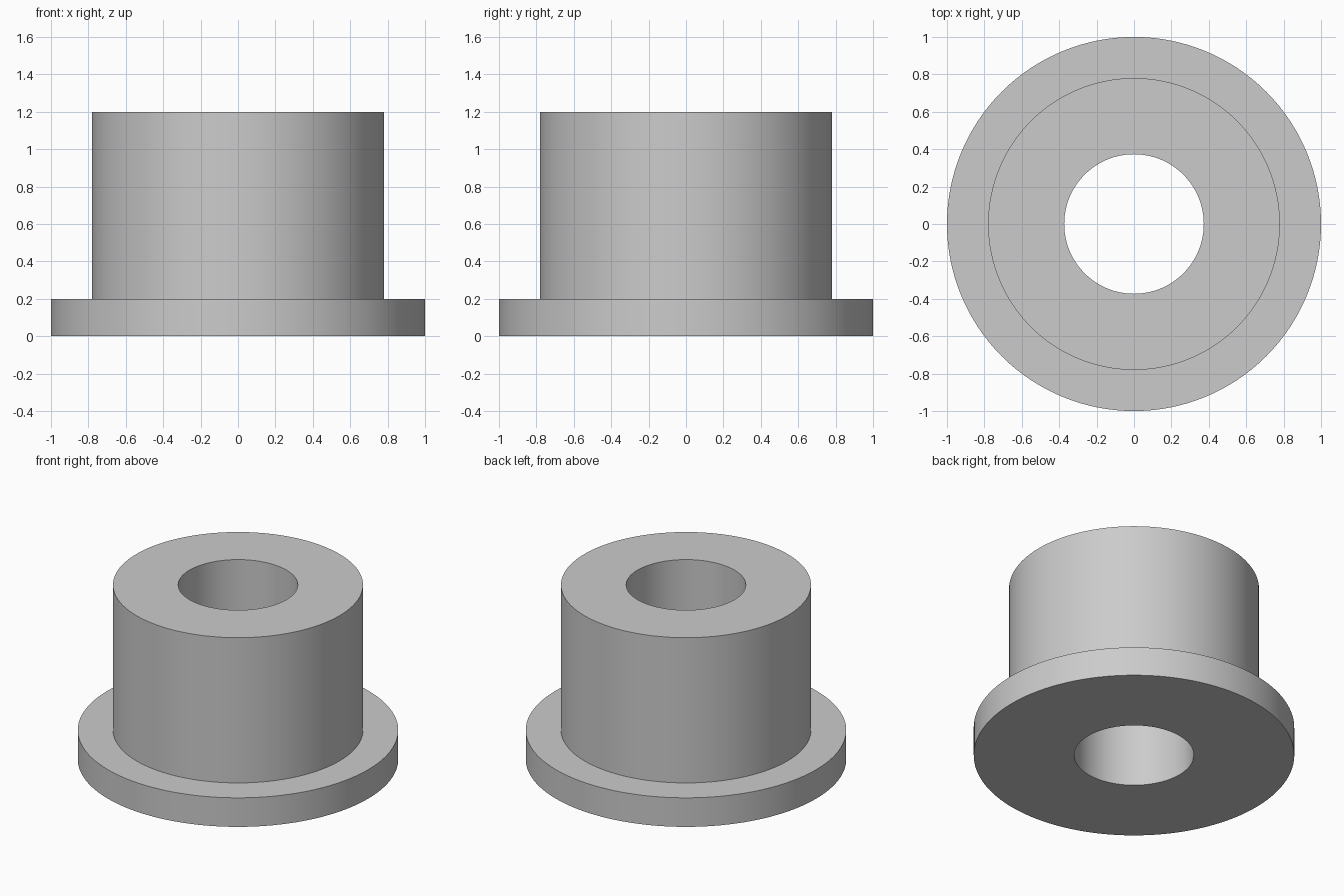
import bpy
import bmesh
from math import radians, tau
from mathutils import Matrix

cube = bpy.data.objects.get("Cube")
if cube:
    bpy.data.objects.remove(cube, do_unlink=True)

SEGMENTS = 128
BORE, BARREL, FLANGE = 0.373, 0.78, 1.0
FLANGE_TOP, HEIGHT = 0.2, 1.2

# Plain grey material
grey = bpy.data.materials.new("plain_grey")
grey.use_nodes = True
colour = (0.6, 0.6, 0.6, 1)
grey.diffuse_color = colour
bsdf = next(n for n in grey.node_tree.nodes if n.type == "BSDF_PRINCIPLED")
bsdf.inputs["Base Color"].default_value = colour

# Closed half section: bore, flange and barrel
section = [(BORE, 0), (FLANGE, 0), (FLANGE, FLANGE_TOP),
           (BARREL, FLANGE_TOP), (BARREL, HEIGHT), (BORE, HEIGHT)]


def lathe(name, profile, material):
    """Revolve a closed radius/height section around the z axis."""
    bm = bmesh.new()
    rings = []
    for i in range(SEGMENTS):
        turn = Matrix.Rotation(tau * i / SEGMENTS, 3, "Z")
        ring = []
        for r, z in profile:
            vert = bm.verts.new((r, 0, z))
            vert.co = turn @ vert.co
            ring.append(vert)
        rings.append(ring)
    for i, ring in enumerate(rings):
        following = rings[(i + 1) % SEGMENTS]
        for j in range(len(profile)):
            k = (j + 1) % len(profile)
            bm.faces.new((ring[j], following[j], following[k], ring[k]))
    bmesh.ops.recalc_face_normals(bm, faces=bm.faces)
    mesh = bpy.data.meshes.new(name)
    bm.to_mesh(mesh)
    bm.free()
    mesh.materials.append(material)
    obj = bpy.data.objects.new(name, mesh)
    bpy.context.collection.objects.link(obj)
    return obj


bushing = lathe("flanged_bushing", section, grey)

# Smooth round walls with crisp rims
bpy.ops.object.select_all(action="DESELECT")
bushing.select_set(True)
bpy.context.view_layer.objects.active = bushing
bpy.ops.object.shade_smooth_by_angle(angle=radians(30))
